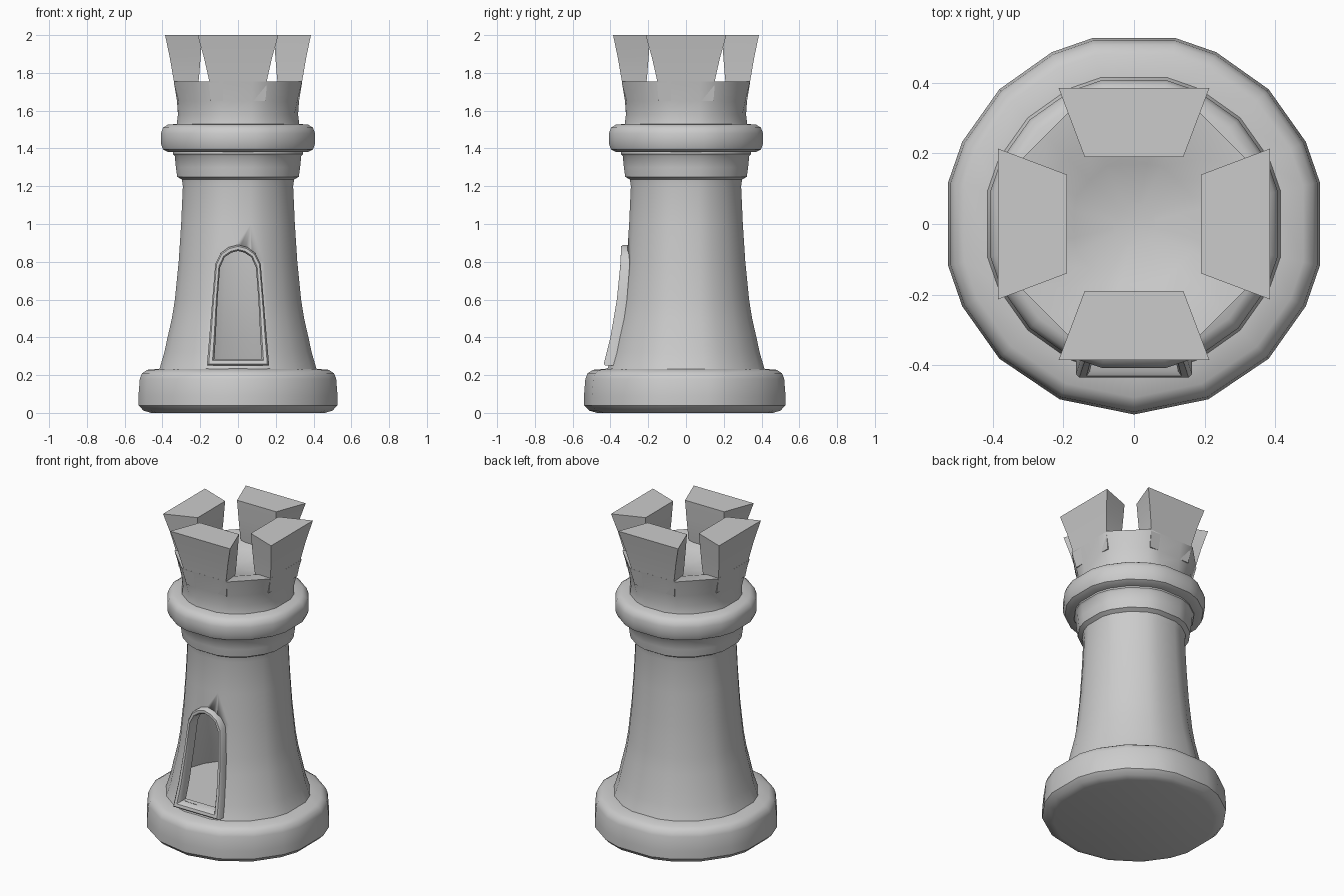
import bpy, bmesh
from math import sin, cos, radians, pi

if "Cube" in bpy.data.objects:
    bpy.data.objects.remove(bpy.data.objects["Cube"])

# uneven side spacing, repeated in each quadrant
QUAD = [12.7, 25.6, 45, 64.4, 77.3]
ROUND = [q + 90 * k for k in range(4) for q in QUAD]
BASE = ROUND[:11] + [192.7, 205.6, 225, 247, 270, 293, 315, 334.4, 347.3]
BASE = sorted(set(BASE))


def add_object(name, bm, angle=40):
    bmesh.ops.recalc_face_normals(bm, faces=bm.faces)
    me = bpy.data.meshes.new(name)
    bm.to_mesh(me)
    bm.free()
    me.shade_smooth()
    me.set_sharp_from_angle(angle=radians(angle))
    ob = bpy.data.objects.new(name, me)
    bpy.context.collection.objects.link(ob)
    return ob


def radius(e, a, octo):
    """Side extent e -> corner radius at angle a, blended from round to octagonal."""
    off = abs((a + 45) % 90 - 45)
    flat = min(e / cos(radians(off)), 1.047 * e / cos(radians(45 - off)))
    return (1 - octo) * e * 1.025 + octo * flat


def lathe(name, profile, angles=ROUND, closed=False, octo=None):
    bm = bmesh.new()
    octo = octo or [0] * len(profile)
    rings = []
    for (e, z), o in zip(profile, octo):
        rings.append([bm.verts.new((radius(e, a, o) * cos(radians(a)),
                                    radius(e, a, o) * sin(radians(a)), z)) for a in angles])
    n = len(angles)
    pairs = list(zip(rings, rings[1:]))
    if closed:
        pairs.append((rings[-1], rings[0]))
    else:
        bm.faces.new(rings[0])
        bm.faces.new(rings[-1])
    for r0, r1 in pairs:
        for i in range(n):
            j = (i + 1) % n
            bm.faces.new((r0[i], r0[j], r1[j], r1[i]))
    return add_object(name, bm)


def subtract(ob, cutter):
    m = ob.modifiers.new("cut", 'BOOLEAN')
    m.operation, m.solver, m.object = 'DIFFERENCE', 'EXACT', cutter
    cutter.hide_render = True
    cutter.hide_set(True)


# foot
lathe("base", [(.46, 0), (.50, .012), (.527, .04), (.527, .09), (.52, .18),
               (.508, .21), (.48, .228), (.40, .235)], BASE)

# hollow shaft with flared collar
shaft = lathe("shaft", [(.43, .2), (.415, .235), (.39, .32), (.373, .4), (.35, .5), (.334, .6),
                        (.314, .8), (.301, 1.0), (.292, 1.2), (.297, 1.235), (.322, 1.25),
                        (.329, 1.3), (.335, 1.36), (.344, 1.37), (.344, 1.4)])
cavity = lathe("shaft_cavity", [(.398, .243), (.358, .4), (.32, .6), (.3, .8),
                                (.287, 1.0), (.278, 1.2), (.278, 1.34)])
subtract(shaft, cavity)

# rounded ring below the crown
lathe("ring", [(.30, 1.38), (.37, 1.38), (.397, 1.395), (.408, 1.425), (.408, 1.48),
               (.397, 1.51), (.37, 1.527), (.30, 1.53)], closed=True)

# crown body turning from round to octagonal, with dished floor
lathe("crown", [(.33, 1.5), (.324, 1.53), (.318, 1.58), (.323, 1.65), (.34, 1.755),
                (.25, 1.745), (.17, 1.71), (.06, 1.685)],
      octo=[0, 0, .2, .6, 1, 1, .5, 0])

# four flared merlons: rows of (z, outer y, outer half width, inner y, inner half width)
ROWS = [(1.65, .322, .145, .225, .12), (1.77, .342, .155, .207, .13),
        (1.88, .361, .18, .198, .135), (2.0, .386, .214, .19, .14)]
for k in range(4):
    bm = bmesh.new()
    c, s = cos(k * pi / 2), sin(k * pi / 2)
    rings = []
    for z, yo, wo, yi, wi in ROWS:
        pts = [(-wo, -yo), (wo, -yo), (wi, -yi), (-wi, -yi)]
        rings.append([bm.verts.new((x * c - y * s, x * s + y * c, z)) for x, y in pts])
    bm.faces.new(rings[0])
    bm.faces.new(rings[-1])
    for r0, r1 in zip(rings, rings[1:]):
        for i in range(4):
            j = (i + 1) % 4
            bm.faces.new((r0[i], r0[j], r1[j], r1[i]))
    add_object("merlon_%d" % (k + 1), bm)

# doorway: half outlines (outer x, outer z, inner x, inner z), mirrored
HALF = [(.165, .25, .125, .285), (.152, .4, .118, .4), (.136, .6, .108, .6),
        (.12, .79, .095, .77), (.092, .845, .07, .825), (.05, .877, .035, .848)]
LOOP = HALF + [(0, .89, 0, .857)] + [(-a, b, -c, d) for a, b, c, d in reversed(HALF)]
FRONT = [(.25, .438), (.4, .4), (.6, .366), (.8, .346), (.9, .344)]


def front_y(z):
    for (z0, y0), (z1, y1) in zip(FRONT, FRONT[1:]):
        if z <= z1:
            return -(y0 + (y1 - y0) * (z - z0) / (z1 - z0))
    return -FRONT[-1][1]


# door frame: six-point section swept round the outline, following the shaft
bm = bmesh.new()
sections = []
for xo, zo, xi, zi in LOOP:
    sec = []
    for t, d in [(0, .075), (0, .012), (.25, 0), (.75, 0), (1, .012), (1, .075)]:
        x, z = xo + (xi - xo) * t, zo + (zi - zo) * t
        sec.append(bm.verts.new((x, front_y(z) + d, z)))
    sections.append(sec)
for i, a in enumerate(sections):
    b = sections[(i + 1) % len(sections)]
    for j in range(6):
        k = (j + 1) % 6
        bm.faces.new((a[j], a[k], b[k], b[j]))
add_object("door_frame", bm)

# doorway opening through the shaft wall
bm = bmesh.new()
near = [bm.verts.new((xi * 1.03, -.6, zi)) for _, _, xi, zi in LOOP]
far = [bm.verts.new((xi * 1.03, -.1, zi)) for _, _, xi, zi in LOOP]
bm.faces.new(near)
bm.faces.new(far)
for i in range(len(near)):
    j = (i + 1) % len(near)
    bm.faces.new((near[i], near[j], far[j], far[i]))
subtract(shaft, add_object("doorway_cutter", bm))
